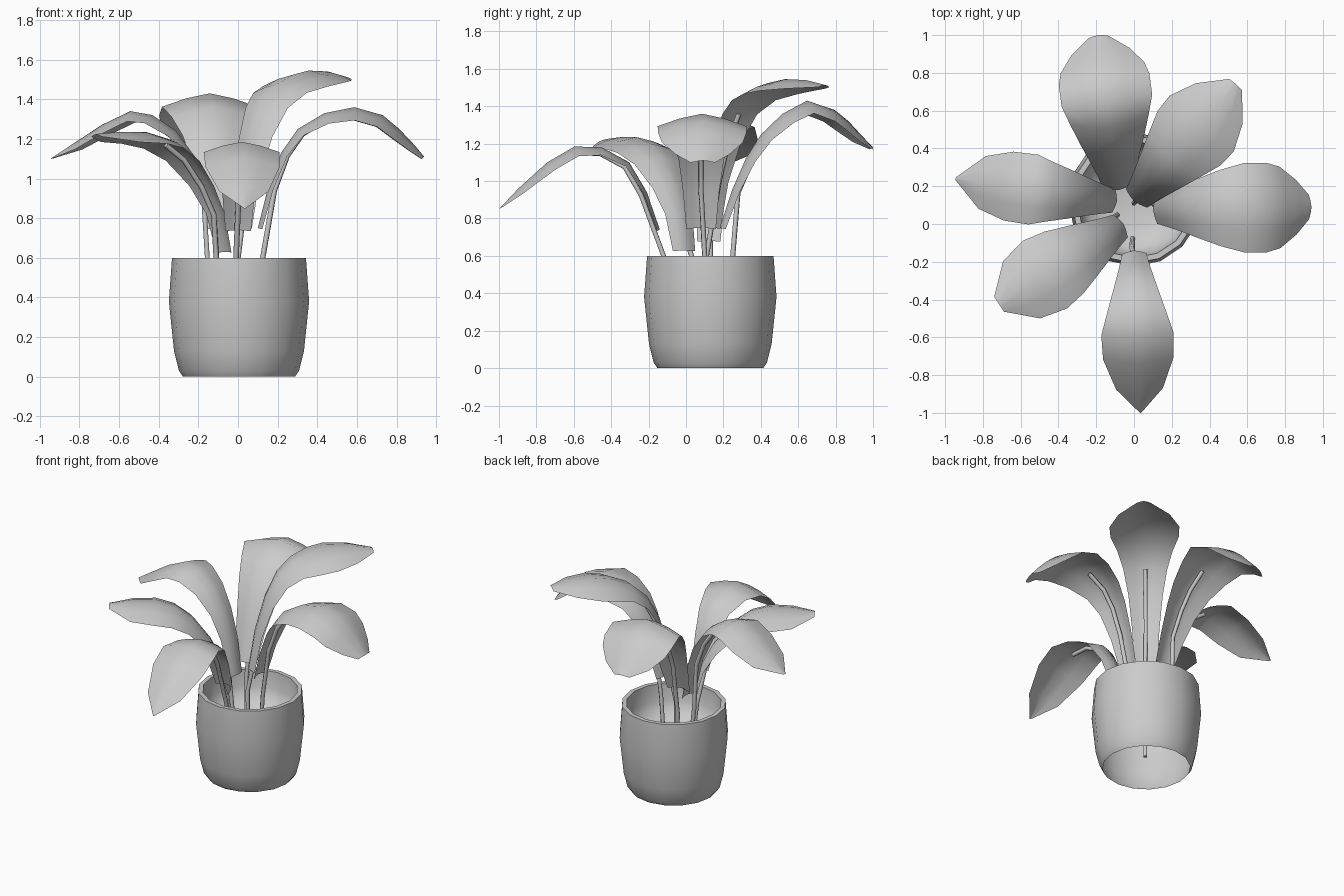
import bpy, bmesh, math
from mathutils import Vector

if "Cube" in bpy.data.objects:
    bpy.data.objects.remove(bpy.data.objects["Cube"])

PC = (0.005, 0.13)  # pot centre


def finish(name, bm, angle=50):
    bmesh.ops.recalc_face_normals(bm, faces=bm.faces)
    me = bpy.data.meshes.new(name)
    bm.to_mesh(me)
    bm.free()
    ob = bpy.data.objects.new(name, me)
    bpy.context.collection.objects.link(ob)
    bpy.ops.object.select_all(action='DESELECT')
    ob.select_set(True)
    bpy.context.view_layer.objects.active = ob
    bpy.ops.object.shade_smooth_by_angle(angle=math.radians(angle))
    return ob


def lerp_table(tab, t):
    for (a, va), (b, vb) in zip(tab, tab[1:]):
        if t <= b:
            return va + (vb - va) * (t - a) / (b - a)
    return tab[-1][1]


# pot: revolved shell, open below, with a rim and a dished floor inside
def pot(sides=16):
    prof = [(0.283, 0), (0.303, 0.03), (0.328, 0.13), (0.354, 0.38), (0.338, 0.6),
            (0.308, 0.6), (0.30, 0.48), (0.26, 0.39), (0.15, 0.35)]
    bm = bmesh.new()
    rings = []
    for i in range(sides):
        a = 2 * math.pi * i / sides
        rings.append([bm.verts.new((PC[0] + r * math.cos(a), PC[1] + r * math.sin(a), z))
                      for r, z in prof])
    for i in range(sides):
        p, q = rings[i], rings[(i + 1) % sides]
        for j in range(len(prof) - 1):
            bm.faces.new((p[j], q[j], q[j + 1], p[j + 1]))
    bm.faces.new([r[-1] for r in rings])
    finish("pot", bm)


# leaf: folded sheet along an arching midrib, edges drooping
def leaf(name, base, tip, half, path, fat, blunt, foot, stem_bottom=0.32, reach=5):
    widths = [(0, 0.33), (0.1, 0.45), (0.28, 0.7), (0.52, 0.98), (0.66, 1.0),
              (0.8, min(0.98, 0.82 + 0.6 * fat)), (0.9, 0.52 + fat), (1, 0.02 + blunt)]
    b, t = Vector((*base, 0)), Vector((*tip, 0))
    out = (t - b).normalized()
    side = Vector((-out.y, out.x, 0))
    mids = [b.lerp(t, f) + Vector((0, 0, z)) for f, z in path]
    bm = bmesh.new()
    rows, norms = [], []
    for i, m in enumerate(mids):
        d = (mids[min(i + 1, len(mids) - 1)] - mids[max(i - 1, 0)]).normalized()
        nrm = d.cross(side)
        norms.append(nrm)
        w = half * lerp_table(widths, path[i][0])
        rows.append([bm.verts.new(m + side * w * s - nrm * 0.28 * w * abs(s) ** 1.4)
                     for s in (-1, -0.5, 0, 0.5, 1)])
    for p, q in zip(rows, rows[1:]):
        for j in range(4):
            bm.faces.new((p[j], p[j + 1], q[j + 1], q[j]))
    finish(name + "_leaf", bm, 80)

    # stem following the underside of the midrib down into the pot
    up = [m - n * 0.035 for m, n in zip(mids[1:reach], norms[1:])]
    foot = Vector((*foot, 0.6))
    low = foot.lerp(Vector((*PC, 0.6)), 0.2)
    low.z = stem_bottom
    pts = [low, foot] + up
    cu = bpy.data.curves.new(name + "_stem", 'CURVE')
    cu.dimensions = '3D'
    cu.bevel_depth = 0.014
    cu.bevel_resolution = 1
    cu.use_fill_caps = True
    sp = cu.splines.new('POLY')
    sp.points.add(len(pts) - 1)
    for p, v in zip(sp.points, pts):
        p.co = (*v, 1)
    bpy.context.collection.objects.link(bpy.data.objects.new(name + "_stem", cu))


pot()
leaf("front", (0.0, -0.14), (0.035, -1.0), 0.195,
     [(0, .74), (.08, .94), (.19, 1.10), (.36, 1.18), (.53, 1.185),
      (.7, 1.10), (.88, .96), (1, .85)], 0.06, 0.0, (-0.01, -0.12))
leaf("right", (0.10, 0.08), (0.94, 0.09), 0.24,
     [(0, .75), (.06, .95), (.14, 1.13), (.24, 1.25), (.4, 1.33), (.58, 1.36),
      (.75, 1.32), (.85, 1.25), (.94, 1.17), (1, 1.11)], 0.3, 0.25, (0.125, 0.1))
leaf("back_right", (0.0, 0.12), (0.54, 0.74), 0.225,
     [(0, .75), (.05, 1.0), (.13, 1.22), (.23, 1.38), (.36, 1.475), (.52, 1.525),
      (.66, 1.545), (.84, 1.54), (1, 1.515)], 0.04, 0.18, (0.0, 0.11), 0.09, 4)
leaf("back", (-0.08, 0.18), (-0.19, 1.0), 0.245,
     [(0, .75), (.08, .95), (.17, 1.12), (.27, 1.25), (.41, 1.36), (.57, 1.43),
      (.75, 1.38), (.84, 1.32), (.93, 1.24), (1, 1.18)], 0.3, 0.2, (-0.11, 0.25))
leaf("left", (-0.09, 0.12), (-0.945, 0.24), 0.19,
     [(0, .68), (.06, .93), (.14, 1.1), (.26, 1.24), (.4, 1.32),
      (.53, 1.34), (.7, 1.27), (.86, 1.18), (1, 1.1)], 0.12, 0.02, (-0.155, 0.13))
leaf("front_left", (-0.055, 0.0), (-0.715, -0.425), 0.215,
     [(0, .63), (.06, .83), (.16, .98), (.3, 1.12), (.45, 1.2),
      (.62, 1.235), (.82, 1.235), (1, 1.225)], 0.12, 0.2, (-0.11, 0.03))
